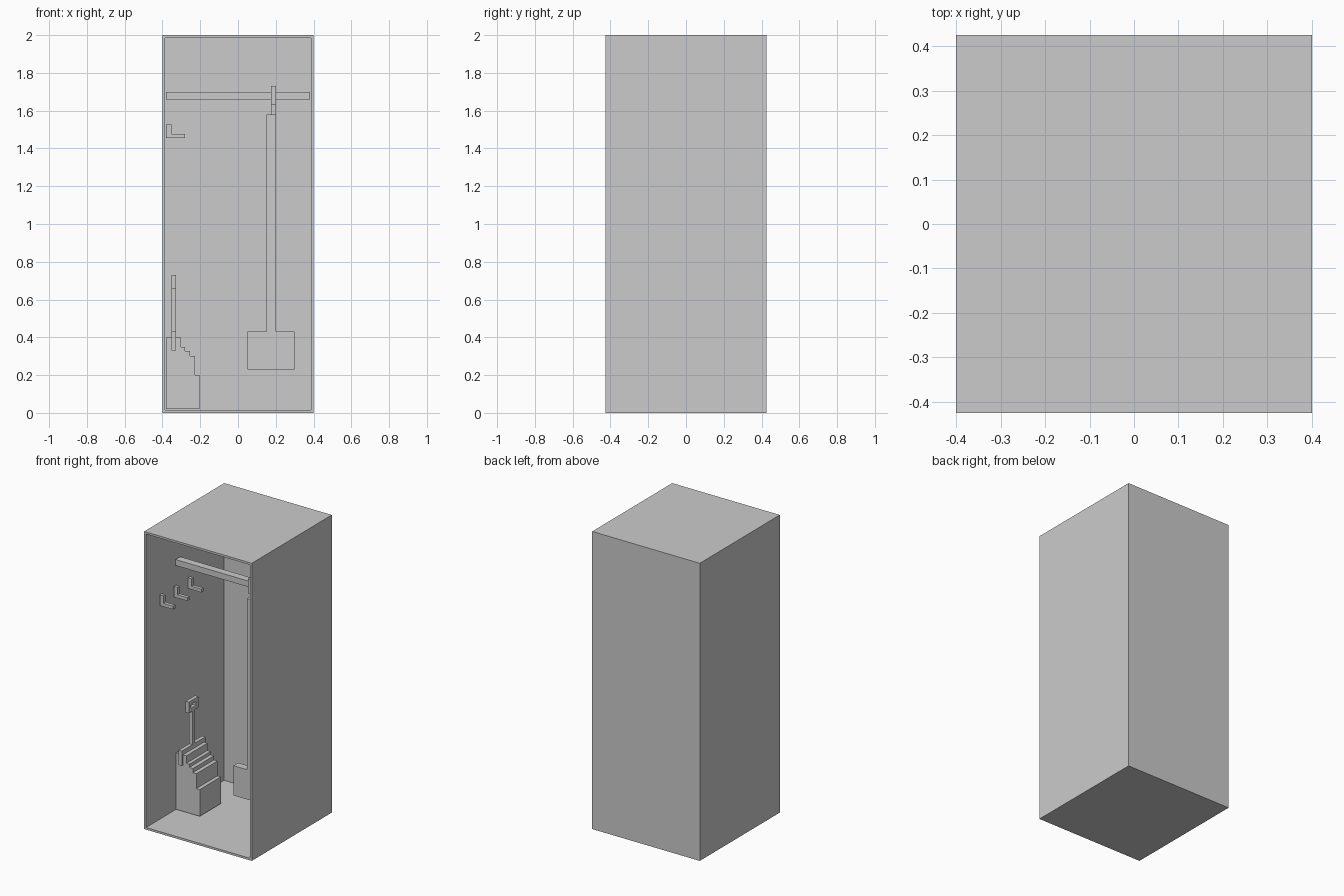
import bpy, bmesh

if "Cube" in bpy.data.objects:
    bpy.data.objects.remove(bpy.data.objects["Cube"])


def finish(name, bm):
    bmesh.ops.recalc_face_normals(bm, faces=bm.faces)
    mesh = bpy.data.meshes.new(name)
    bm.to_mesh(mesh)
    bm.free()
    obj = bpy.data.objects.new(name, mesh)
    bpy.context.collection.objects.link(obj)
    return obj


def add_box(bm, x, y, z):
    """Box given by its (min, max) range on each axis."""
    verts = bmesh.ops.create_cube(bm, size=1)["verts"]
    for v in verts:
        for i, (a, b) in enumerate((x, y, z)):
            v.co[i] = a if v.co[i] < 0 else b


def boxes(name, *parts):
    bm = bmesh.new()
    for p in parts:
        add_box(bm, *p)
    return finish(name, bm)


def extrude_profile(name, points, y0, y1):
    """Extrude a closed x-z profile along y."""
    bm = bmesh.new()
    face = bm.faces.new([bm.verts.new((x, y0, z)) for x, z in points])
    new = bmesh.ops.extrude_face_region(bm, geom=[face])["geom"]
    for v in new:
        if isinstance(v, bmesh.types.BMVert):
            v.co.y = y1
    return finish(name, bm)


# Cabinet shell, open at the front
bm = bmesh.new()
add_box(bm, (-0.4, 0.4), (-0.425, 0.425), (0, 2))
bm.normal_update()
front = min(bm.faces, key=lambda f: f.calc_center_median().y)
bmesh.ops.inset_region(bm, faces=[front], thickness=0.02)
ext = bmesh.ops.extrude_discrete_faces(bm, faces=[front])["faces"][0]
for v in ext.verts:
    v.co.y = 0.405
finish("cabinet_shell", bm)

# Hanging rail
RAIL = (-0.12, -0.07)
boxes("hanging_rail", ((-0.38, 0.38), RAIL, (1.66, 1.70)))

# Three L-shaped coat hooks on the left wall
for i in range(3):
    y = (-0.288 + 0.15 * i, -0.265 + 0.15 * i)
    extrude_profile(f"coat_hook_{i + 1}",
                    [(-0.38, 1.455), (-0.28, 1.455), (-0.28, 1.477),
                     (-0.353, 1.477), (-0.353, 1.527), (-0.38, 1.527)], *y)

# Stepped heap on the floor against the left wall
extrude_profile("stepped_heap",
                [(-0.38, 0.02), (-0.203, 0.02), (-0.203, 0.2), (-0.228, 0.2),
                 (-0.228, 0.3), (-0.254, 0.3), (-0.254, 0.328), (-0.28, 0.328),
                 (-0.28, 0.35), (-0.303, 0.35), (-0.303, 0.4), (-0.38, 0.4)],
                -0.116, 0.109)

# Small shovel standing in the heap, with an open grip
c, sx = -0.003, (-0.352, -0.328)
boxes("small_shovel_blade", (sx, (c - 0.125, c + 0.125), (0.33, 0.43)))
boxes("small_shovel_shaft", (sx, (c - 0.0125, c + 0.0125), (0.43, 0.655)))
boxes("small_shovel_grip",
      (sx, (c - 0.05, c + 0.05), (0.655, 0.68)),
      (sx, (c - 0.05, c + 0.05), (0.705, 0.73)),
      (sx, (c - 0.05, c - 0.025), (0.68, 0.705)),
      (sx, (c + 0.025, c + 0.05), (0.68, 0.705)))

# Long tool hanging from the rail
boxes("long_tool_head", ((0.05, 0.3), RAIL, (0.23, 0.43)))
boxes("long_tool_shaft", ((0.15, 0.2), RAIL, (0.43, 1.58)))

# Strap looped round the rail
lx, outer = (0.175, 0.2), (-0.145, -0.045)
boxes("hanging_loop",
      (lx, (-0.108, -0.082), (1.58, 1.63)),
      (lx, outer, (1.63, 1.66)),
      (lx, outer, (1.70, 1.73)),
      (lx, (outer[0], RAIL[0]), (1.66, 1.70)),
      (lx, (RAIL[1], outer[1]), (1.66, 1.70)))
